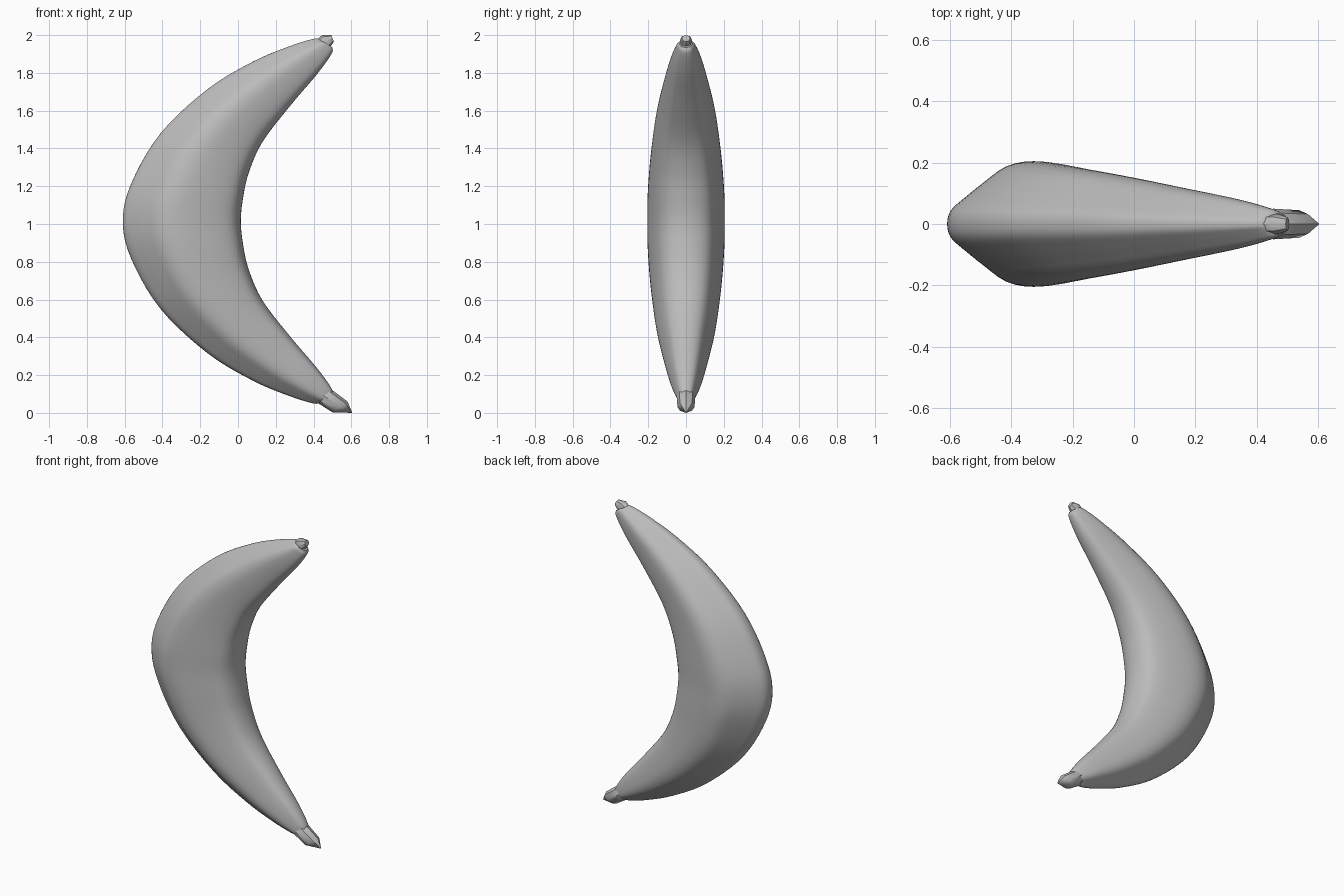
import bpy, bmesh, math
from mathutils import Vector

if "Cube" in bpy.data.objects:
    bpy.data.objects.remove(bpy.data.objects["Cube"])

MID_Z = 1.015

grey = bpy.data.materials.new("plain grey")
grey.diffuse_color = (0.5, 0.5, 0.5, 1)
grey.use_nodes = True
grey.node_tree.nodes["Principled BSDF"].inputs["Base Color"].default_value = grey.diffuse_color


def spline(points, steps, closed=False):
    """Smooth Catmull-Rom resampling of tuples of any size."""
    pts = [Vector(p) for p in points]
    n = len(pts)
    if not closed:
        pts = [2 * pts[0] - pts[1]] + pts + [2 * pts[-1] - pts[-2]]
    out = []
    for i in range(n if closed else n - 1):
        if closed:
            a, b, c, d = (pts[(i + k - 1) % n] for k in range(4))
        else:
            a, b, c, d = pts[i:i + 4]
        for s in range(steps):
            t = s / steps
            out.append(0.5 * (2 * b + (c - a) * t + (2 * a - 5 * b + 4 * c - d) * t * t
                              + (3 * b - a - 3 * c + d) * t ** 3))
    if not closed:
        out.append(pts[-2])
    return out


def loft(name, rings, tip=None):
    """Skin a list of equal rings, closed flat or with a pointed tip."""
    bm = bmesh.new()
    rows = [[bm.verts.new(p) for p in ring] for ring in rings]
    n = len(rows[0])
    for a, b in zip(rows, rows[1:]):
        for i in range(n):
            bm.faces.new((a[i], a[(i + 1) % n], b[(i + 1) % n], b[i]))
    bm.faces.new(rows[0])
    if tip:
        apex = bm.verts.new(tip)
        for i in range(n):
            bm.faces.new((rows[-1][i], rows[-1][(i + 1) % n], apex))
    else:
        bm.faces.new(rows[-1])
    bmesh.ops.recalc_face_normals(bm, faces=bm.faces)
    mesh = bpy.data.meshes.new(name)
    bm.to_mesh(mesh)
    bm.free()
    mesh.materials.append(grey)
    obj = bpy.data.objects.new(name, mesh)
    bpy.context.collection.objects.link(obj)
    bpy.ops.object.select_all(action='DESELECT')
    obj.select_set(True)
    bpy.context.view_layer.objects.active = obj
    bpy.ops.object.shade_smooth_by_angle(angle=math.radians(40))
    return obj


# Fruit body: stations of outer x, outer height, inner x, inner height, half width
half = [(-0.61, 0, 0.015, 0, 0.205), (-0.565, 0.2, 0.025, 0.11, 0.202),
        (-0.41, 0.465, 0.055, 0.25, 0.185), (-0.16, 0.70, 0.13, 0.42, 0.155),
        (0.08, 0.845, 0.28, 0.615, 0.115), (0.27, 0.925, 0.42, 0.78, 0.08),
        (0.40, 0.965, 0.495, 0.885, 0.05), (0.44, 0.96, 0.50, 0.92, 0.035)]
lower = [(ox, -oz, ix, -iz, w) for ox, oz, ix, iz, w in half[:0:-1]]
stations = spline(lower + half, 5)

# Ridged cross-section: share of depth from outer edge to inner edge, share of width
side = [(0.02, 0.22), (0.10, 0.44), (0.19, 0.66), (0.31, 0.92), (0.45, 1.0),
        (0.62, 0.93), (0.80, 0.78), (0.92, 0.60), (0.98, 0.33)]
section = spline([(0, 0)] + side + [(1, 0)] + [(t, -s) for t, s in side[::-1]], 3, True)
loft("fruit_body", [[(ox + (ix - ox) * t, w * s, MID_Z + oz + (iz - oz) * t)
                     for t, s in section] for ox, oz, ix, iz, w in stations])


def stub_ring(a, b, width, sides=8):
    """Elliptic ring whose diameter in the xz plane runs from a to b."""
    a, b = Vector((a[0], 0, a[1])), Vector((b[0], 0, b[1]))
    return [(a + b) / 2 + (a - b) / 2 * math.cos(2 * math.pi * i / sides)
            + Vector((0, width * math.sin(2 * math.pi * i / sides), 0)) for i in range(sides)]


# Stem at the lower end, with a slanted pointed tip
loft("stem", [stub_ring((0.47, 0.14), (0.385, 0.085), 0.042),
              stub_ring((0.50, 0.12), (0.41, 0.06), 0.05),
              stub_ring((0.58, 0.06), (0.50, 0.003), 0.045)], tip=(0.605, 0, 0.0))

# Small blossom end at the top
loft("blossom_end", [stub_ring((0.41, 1.97), (0.47, 1.92), 0.03),
                     stub_ring((0.445, 2.0), (0.495, 1.945), 0.033),
                     stub_ring((0.495, 2.0), (0.507, 1.965), 0.022)])
